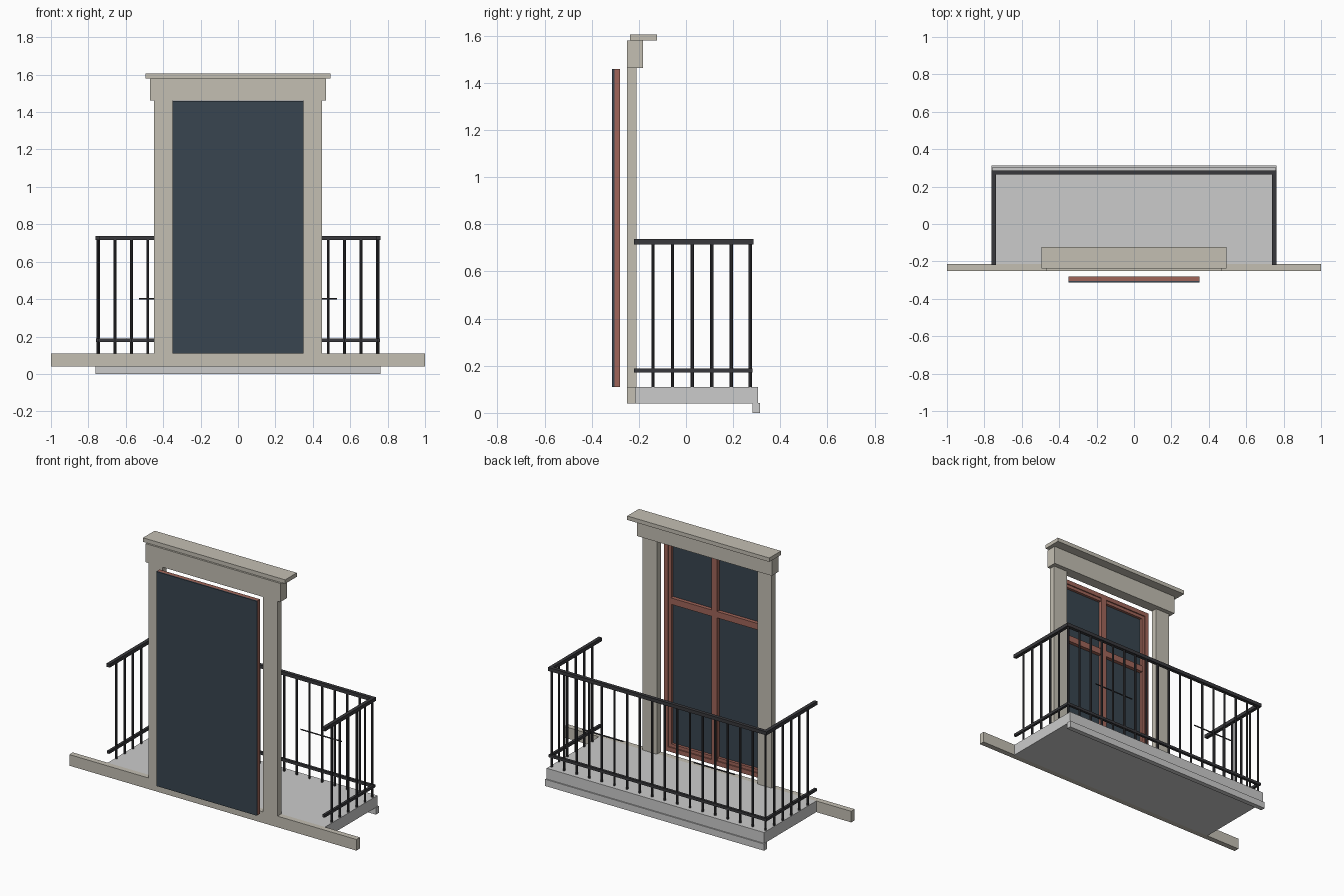
import bpy
from mathutils import Vector

if "Cube" in bpy.data.objects:
    bpy.data.objects.remove(bpy.data.objects["Cube"])


def mat(name, c):
    m = bpy.data.materials.new(name)
    m.diffuse_color = (*c, 1)
    m.use_nodes = True
    m.node_tree.nodes["Principled BSDF"].inputs["Base Color"].default_value = m.diffuse_color
    return m


STONE = mat("stone", (0.55, 0.52, 0.45))
IRON = mat("iron", (0.04, 0.04, 0.045))
WOOD = mat("wood", (0.35, 0.13, 0.10))
GLASS = mat("glass", (0.04, 0.06, 0.08))


def box(name, x, y, z, m=None):
    bpy.ops.mesh.primitive_cube_add(size=1, location=[(a + b) / 2 for a, b in (x, y, z)])
    o = bpy.context.object
    o.name = name
    o.scale = [b - a for a, b in (x, y, z)]
    bpy.ops.object.transform_apply(location=False, rotation=False, scale=True)
    if m:
        o.data.materials.append(m)
    return o


def rod(name, a, b, r):
    a, b = Vector(a), Vector(b)
    bpy.ops.mesh.primitive_cylinder_add(vertices=8, radius=r, depth=(b - a).length, location=(a + b) / 2)
    o = bpy.context.object
    o.name = name
    o.rotation_euler = (b - a).to_track_quat('Z', 'Y').to_euler()
    o.data.materials.append(IRON)
    bpy.ops.object.shade_smooth_by_angle()


# Balcony slab, drip edge and facade band
box("slab", (-0.757, 0.757), (-0.215, 0.305), (0.04, 0.11))
box("drip_edge", (-0.763, 0.763), (0.282, 0.313), (0, 0.042))
box("facade_band", (-1, 1), (-0.25, -0.215), (0.04, 0.11), STONE)

# Stone surround
for s in (-1, 1):
    box("jamb", sorted((s * 0.35, s * 0.45)), (-0.25, -0.21), (0.11, 1.465), STONE)
box("lintel", (-0.47, 0.47), (-0.25, -0.182), (1.463, 1.58), STONE)
box("cornice", (-0.495, 0.495), (-0.238, -0.122), (1.58, 1.605), STONE)

# Door: glass, outer frame, recessed sash bars
box("door_glass", (-0.35, 0.35), (-0.313, -0.304), (0.11, 1.46), GLASS)
Y, YS = (-0.304, -0.28), (-0.304, -0.287)
for s in (-1, 1):
    box("door_stile", sorted((s * 0.35, s * 0.322)), Y, (0.11, 1.46), WOOD)
    box("sash_stile", sorted((s * 0.322, s * 0.302)), YS, (0.138, 1.432), WOOD)
for name, z, y in (("bottom_rail", (0.11, 0.138), Y), ("top_rail", (1.432, 1.46), Y)):
    box(name, (-0.322, 0.322), y, z, WOOD)
for name, z in (("sash_bottom", (0.138, 0.158)), ("sash_top", (1.412, 1.432))):
    box(name, (-0.302, 0.302), YS, z, WOOD)
box("mullion", (-0.02, 0.02), Y, (0.138, 1.432), WOOD)
for s in (-1, 1):
    box("transom", sorted((s * 0.02, s * 0.302)), (-0.304, -0.281), (1.04, 1.08), WOOD)

# Railing: top and lower rails on three sides
for name, w, z in (("top_rail", 0.011, (0.715, 0.737)), ("lower_rail", 0.008, (0.171, 0.188))):
    box("hand_" + name if w > 0.01 else name, (-0.75 - w, 0.75 + w), (0.275 - w, 0.275 + w), z, IRON)
    for s in (-1, 1):
        box("side_" + name, (s * 0.75 - w, s * 0.75 + w), (-0.22, 0.275 - w), z, IRON)

# Balusters
for i in range(18):
    x = -0.745 + 1.49 * i / 17
    rod("front_baluster", (x, 0.273, 0.105), (x, 0.273, 0.72), 0.007)
for s in (-1, 1):
    for i in range(5):
        y = -0.14 + 0.083 * i
        rod("side_baluster", (s * 0.75, y, 0.105), (s * 0.75, y, 0.72), 0.007)
    # Thin ornament bar in the front railing
    rod("ornament_bar", (s * 0.245, 0.273, 0.402), (s * 0.53, 0.273, 0.402), 0.004)
